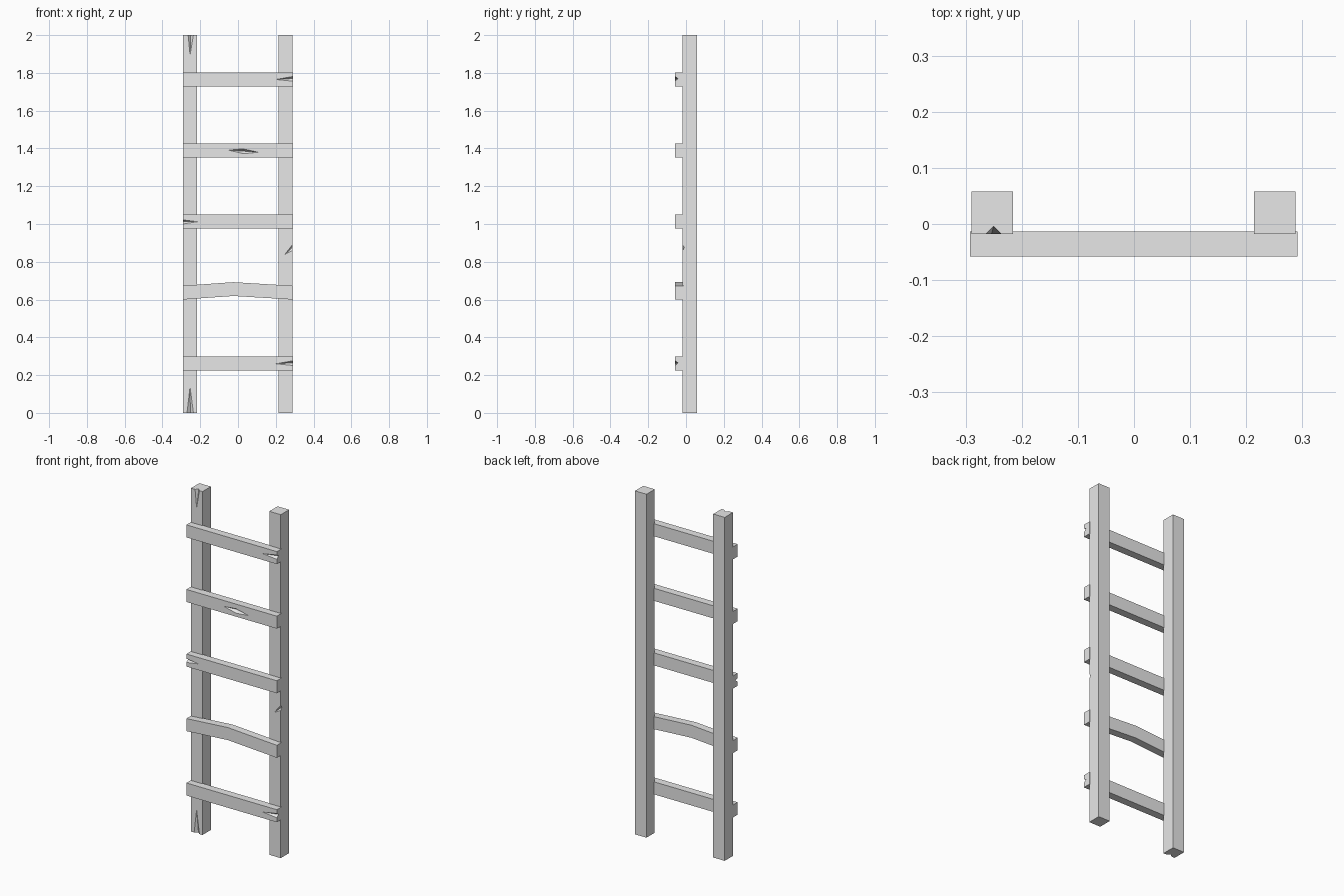
import bpy, bmesh
from mathutils import Vector

if "Cube" in bpy.data.objects:
    bpy.data.objects.remove(bpy.data.objects["Cube"], do_unlink=True)

GREY = (0.8, 0.8, 0.8, 1)
wood = bpy.data.materials.new("plain grey")
wood.use_nodes = True
wood.diffuse_color = GREY
wood.node_tree.nodes["Principled BSDF"].inputs["Base Color"].default_value = GREY


def add_object(name, bm):
    bmesh.ops.recalc_face_normals(bm, faces=bm.faces[:])
    mesh = bpy.data.meshes.new(name)
    bm.to_mesh(mesh)
    bm.free()
    mesh.materials.append(wood)
    obj = bpy.data.objects.new(name, mesh)
    bpy.context.collection.objects.link(obj)
    return obj


def beam(name, outline, front, back):
    """Extrude an outline in the xz plane from front to back."""
    bm = bmesh.new()
    face = bm.faces.new([bm.verts.new((x, front, z)) for x, z in outline])
    grown = bmesh.ops.extrude_face_region(bm, geom=[face])
    moved = [v for v in grown["geom"] if isinstance(v, bmesh.types.BMVert)]
    bmesh.ops.translate(bm, verts=moved, vec=(0, back - front, 0))
    return add_object(name, bm)


def box_outline(x0, x1, z0, z1):
    return [(x0, z0), (x1, z0), (x1, z1), (x0, z1)]


def cut(obj, points):
    """Carve the convex hull of the points out of a beam."""
    bm = bmesh.new()
    for p in points:
        bm.verts.new(p)
    bmesh.ops.convex_hull(bm, input=bm.verts[:])
    cutter = add_object("crack_cutter", bm)
    cutter.hide_render = True
    mod = obj.modifiers.new("crack", "BOOLEAN")
    mod.operation, mod.solver, mod.object = "DIFFERENCE", "EXACT", cutter
    graph = bpy.context.evaluated_depsgraph_get()
    carved = bpy.data.meshes.new_from_object(obj.evaluated_get(graph))
    obj.modifiers.clear()
    obj.data = carved
    bpy.data.objects.remove(cutter, do_unlink=True)


def split(obj, front, tip, a, b, deep):
    """Wedge crack: tip, a and b lie on the front face, deep on the adjoining face."""
    tip, a, b = (Vector((x, front, z)) for x, z in (tip, a, b))
    deep = Vector(deep)
    a, b = deep + (a - deep) * 1.4, deep + (b - deep) * 1.4
    cut(obj, [tip] + [tip + (p - tip) * 1.3 for p in (a, b, deep)])


def pit(obj, front, rim, deep):
    """Pyramid-shaped gouge in the front face."""
    deep = Vector(deep)
    cut(obj, [deep] + [deep + (Vector((x, front, z)) - deep) * 1.5 for x, z in rim])


# Upright rails
RAIL_FRONT, RAIL_BACK = -0.018, 0.058
right_rail = beam("right_rail", box_outline(-0.29, -0.216, 0, 2), RAIL_FRONT, RAIL_BACK)
left_rail = beam("left_rail", box_outline(0.214, 0.288, 0, 2), RAIL_FRONT, RAIL_BACK)

# Splits in the rails
split(right_rail, RAIL_FRONT, (-0.254, 1.894), (-0.264, 2), (-0.236, 2), (-0.25, -0.004, 2))
split(right_rail, RAIL_FRONT, (-0.254, 0.138), (-0.27, 0), (-0.236, 0), (-0.252, -0.004, 0))
split(left_rail, RAIL_FRONT, (0.247, 0.838), (0.288, 0.89), (0.288, 0.86), (0.288, -0.008, 0.875))

# Rungs, the second one bowed
RUNG_FRONT, RUNG_BACK = -0.058, -0.013
X0, X1 = -0.292, 0.291
rungs = []
for i, z in enumerate((0.225, 0.6, 0.976, 1.352, 1.728)):
    outline = box_outline(X0, X1, z, z + 0.073)
    if i == 1:
        outline.insert(1, (-0.025, z + 0.019))
        outline.insert(4, (-0.025, z + 0.092))
    rungs.append(beam(f"rung_{i + 1}", outline, RUNG_FRONT, RUNG_BACK))

# Splits in the rung ends
for rung, z in ((rungs[0], 0.262), (rungs[4], 1.767)):
    split(rung, RUNG_FRONT, (0.2, z - 0.002), (X1, z + 0.014), (X1, z - 0.011),
          (X1, -0.042, z + 0.003))
split(rungs[2], RUNG_FRONT, (-0.214, 1.012), (X0, 1.022), (X0, 1.0), (X0, -0.038, 1.014))

# Gouge in the middle of the fourth rung
pit(rungs[3], RUNG_FRONT, [(-0.05, 1.391), (0.025, 1.398), (0.108, 1.38), (0.03, 1.372)],
    (0.025, -0.04, 1.386))
